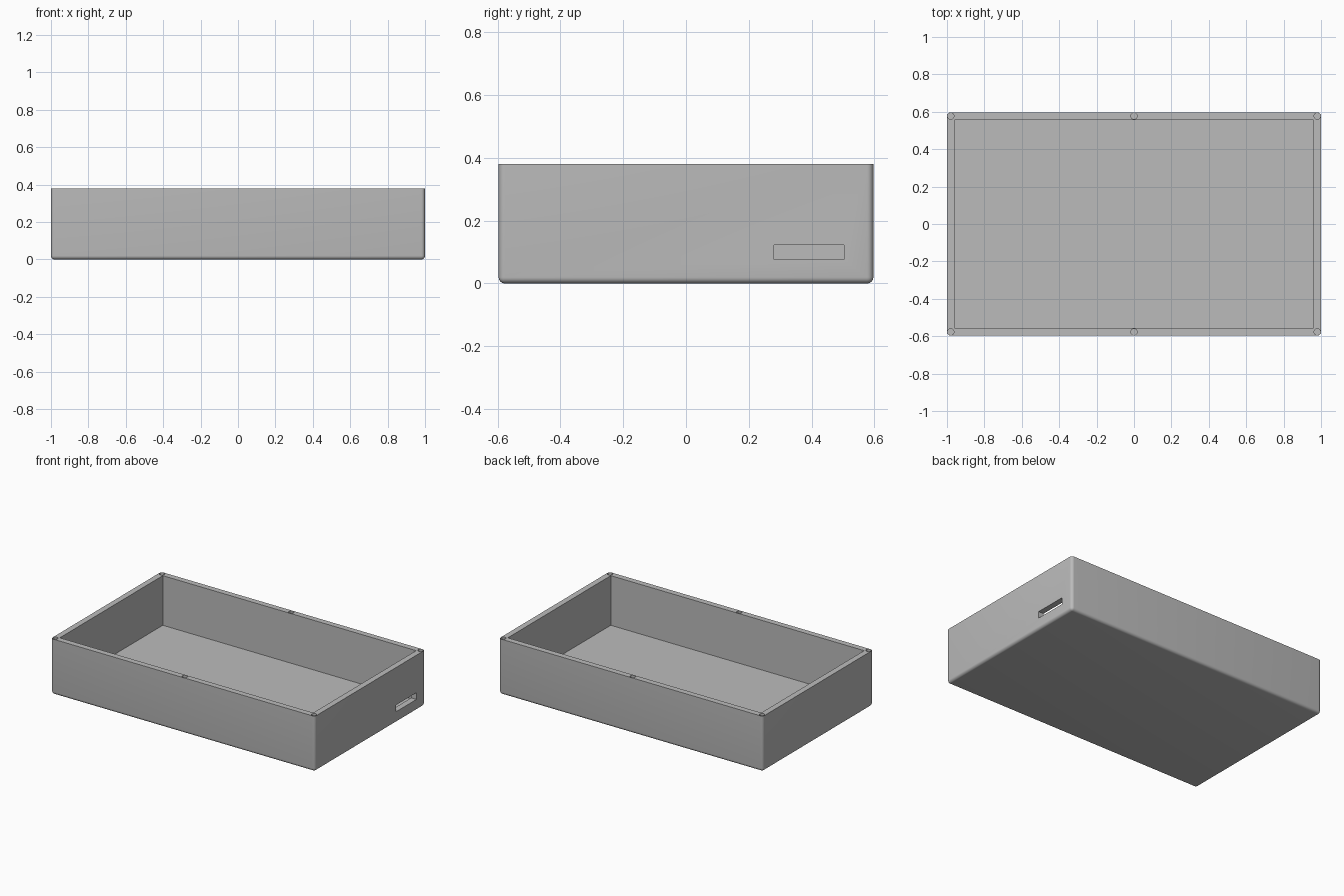
import bpy, bmesh

cube = bpy.data.objects.get("Cube")
if cube:
    bpy.data.objects.remove(cube, do_unlink=True)

HX, HY, HEIGHT = 1.0, 0.597, 0.38
WALL, ROUND = 0.04, 0.02

gray = bpy.data.materials.new("plain gray")
gray.use_nodes = True
color = (0.5, 0.5, 0.5, 1)
gray.diffuse_color = color
gray.node_tree.nodes["Principled BSDF"].inputs["Base Color"].default_value = color


def box(name, low, high):
    size = [b - a for a, b in zip(low, high)]
    centre = [(a + b) / 2 for a, b in zip(low, high)]
    bpy.ops.mesh.primitive_cube_add(size=1, location=centre)
    ob = bpy.context.object
    ob.name = name
    ob.scale = size
    bpy.ops.object.transform_apply(location=True, rotation=False, scale=True)
    ob.data.materials.append(gray)
    return ob


def cut(target, cutter):
    mod = target.modifiers.new("cut", "BOOLEAN")
    mod.operation = "DIFFERENCE"
    mod.solver = "EXACT"
    mod.object = cutter
    cutter.hide_render = True
    bpy.context.view_layer.objects.active = target
    bpy.ops.object.modifier_apply(modifier=mod.name)
    bpy.data.objects.remove(cutter, do_unlink=True)


# Tray body: rounded upright and bottom edges, crisp rim
tray = box("tray", (-HX, -HY, 0), (HX, HY, HEIGHT))
bm = bmesh.new()
bm.from_mesh(tray.data)
edges = [e for e in bm.edges if min(v.co.z for v in e.verts) < HEIGHT / 2]
bmesh.ops.bevel(bm, geom=edges, offset=ROUND, segments=6, profile=0.5,
                affect="EDGES")
bm.to_mesh(tray.data)
bm.free()

# Open cavity
cut(tray, box("cavity_cutter", (-HX + WALL, -HY + WALL, WALL),
              (HX - WALL, HY - WALL, HEIGHT + 0.2)))

# Cable slot through the side wall
cut(tray, box("slot_cutter", (HX - WALL - 0.05, 0.28, 0.077),
              (HX + 0.05, 0.503, 0.123)))

# Small round holes in the rim: corners and middle of the long walls
for x in (-1, 0, 1):
    for y in (-1, 1):
        bpy.ops.mesh.primitive_cylinder_add(
            vertices=32, radius=0.017, depth=0.2,
            location=(x * (HX - ROUND), y * (HY - ROUND), HEIGHT))
        hole = bpy.context.object
        hole.data.materials.append(gray)
        cut(tray, hole)

# Smooth the rounded edges, keep the corners crisp
bpy.ops.object.select_all(action="DESELECT")
tray.select_set(True)
bpy.context.view_layer.objects.active = tray
bpy.ops.object.shade_smooth_by_angle(angle=0.6)
